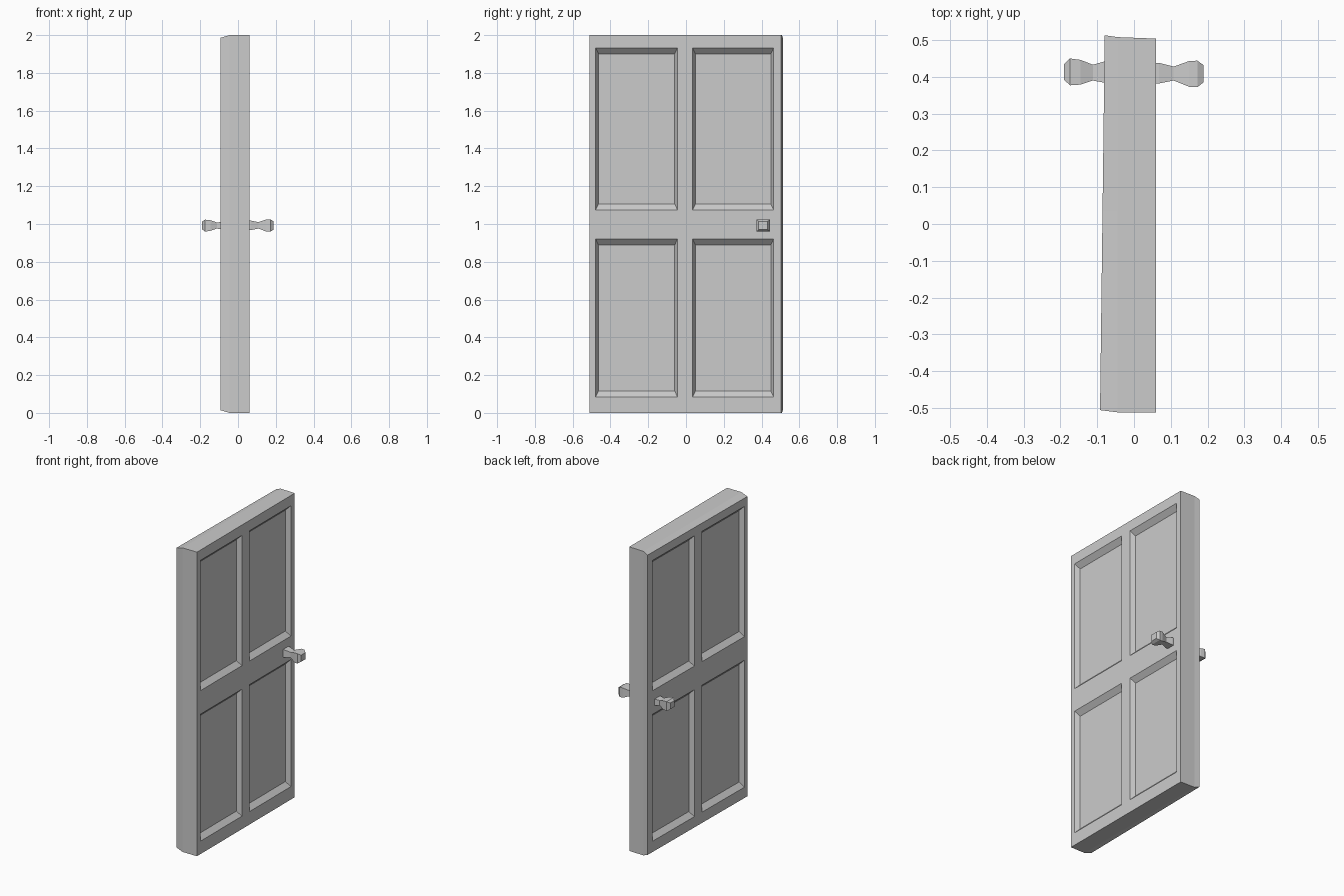
import bpy, bmesh

if "Cube" in bpy.data.objects:
    bpy.data.objects.remove(bpy.data.objects["Cube"])


def finish(bm, name):
    bmesh.ops.recalc_face_normals(bm, faces=bm.faces)
    me = bpy.data.meshes.new(name)
    bm.to_mesh(me)
    bm.free()
    ob = bpy.data.objects.new(name, me)
    bpy.context.collection.objects.link(ob)
    return ob


# panel borders shared by both faces of the door
PY = [-0.478, -0.045, 0.035, 0.464]
PZ = [0.085, 0.92, 1.075, 1.932]
DEPTH, SLOPE_Y, SLOPE_Z = 0.03, 0.015, 0.031
RIM = ([(0, j) for j in range(5)] + [(i, 5) for i in range(5)]
       + [(5, j) for j in range(5, 0, -1)] + [(i, 0) for i in range(5, 0, -1)])


def panelled_face(bm, x_at, y0, y1, z0, z1, inward):
    """Grid face with four sunken, sloped panels; returns its rim vertices."""
    ys, zs = [y0] + PY + [y1], [z0] + PZ + [z1]
    g = [[bm.verts.new((x_at(y), y, z)) for z in zs] for y in ys]
    for i in range(5):
        for j in range(5):
            q = [g[i][j], g[i + 1][j], g[i + 1][j + 1], g[i][j + 1]]
            if i in (1, 3) and j in (1, 3):
                inner = []
                for v, (sy, sz) in zip(q, [(1, 1), (-1, 1), (-1, -1), (1, -1)]):
                    y = v.co.y + sy * SLOPE_Y
                    inner.append(bm.verts.new((x_at(y) + inward * DEPTH, y,
                                               v.co.z + sz * SLOPE_Z)))
                for k in range(4):
                    n = (k + 1) % 4
                    bm.faces.new((q[k], q[n], inner[n], inner[k]))
                bm.faces.new(inner)
            else:
                bm.faces.new(q)
    return [g[i][j] for i, j in RIM]


# door slab: right face, chamfer line, slightly slanted left face
bm = bmesh.new()
right = panelled_face(bm, lambda y: 0.06, -0.512, 0.504, 0.0, 2.0, -1)
left = panelled_face(bm, lambda y: -0.086 + 0.0125 * y, -0.506, 0.513, 0.014, 1.986, 1)
ys, zs = [-0.512] + PY + [0.508], [0.0] + PZ + [2.0]
middle = [bm.verts.new((-0.045, ys[i], zs[j])) for i, j in RIM]
for a, b in ((right, middle), (middle, left)):
    for k in range(len(a)):
        n = (k + 1) % len(a)
        bm.faces.new((a[k], a[n], b[n], b[k]))
finish(bm, "door_slab")


def knob(name, rings):
    """Square-section handle lofted along x; rings = (x, y0, y1, z0, z1)."""
    bm = bmesh.new()
    loops = [[bm.verts.new((x, y, z)) for y, z in
              ((y0, z0), (y1, z0), (y1, z1), (y0, z1))]
             for x, y0, y1, z0, z1 in rings]
    for a, b in zip(loops, loops[1:]):
        for k in range(4):
            n = (k + 1) % 4
            bm.faces.new((a[k], a[n], b[n], b[k]))
    bm.faces.new(loops[0])
    bm.faces.new(loops[-1])
    finish(bm, name)


# handles on both sides
knob("right_knob", [(0.05, 0.382, 0.438, 0.968, 1.018),
                    (0.068, 0.382, 0.438, 0.968, 1.018),
                    (0.108, 0.390, 0.428, 0.976, 1.010),
                    (0.150, 0.373, 0.443, 0.960, 1.024),
                    (0.172, 0.372, 0.444, 0.960, 1.024),
                    (0.189, 0.385, 0.432, 0.970, 1.014)])
knob("left_knob", [(-0.07, 0.382, 0.444, 0.966, 1.016),
                   (-0.080, 0.384, 0.442, 0.970, 1.012),
                   (-0.112, 0.390, 0.433, 0.976, 1.008),
                   (-0.145, 0.379, 0.446, 0.964, 1.020),
                   (-0.174, 0.377, 0.450, 0.960, 1.023),
                   (-0.190, 0.392, 0.434, 0.972, 1.013)])
